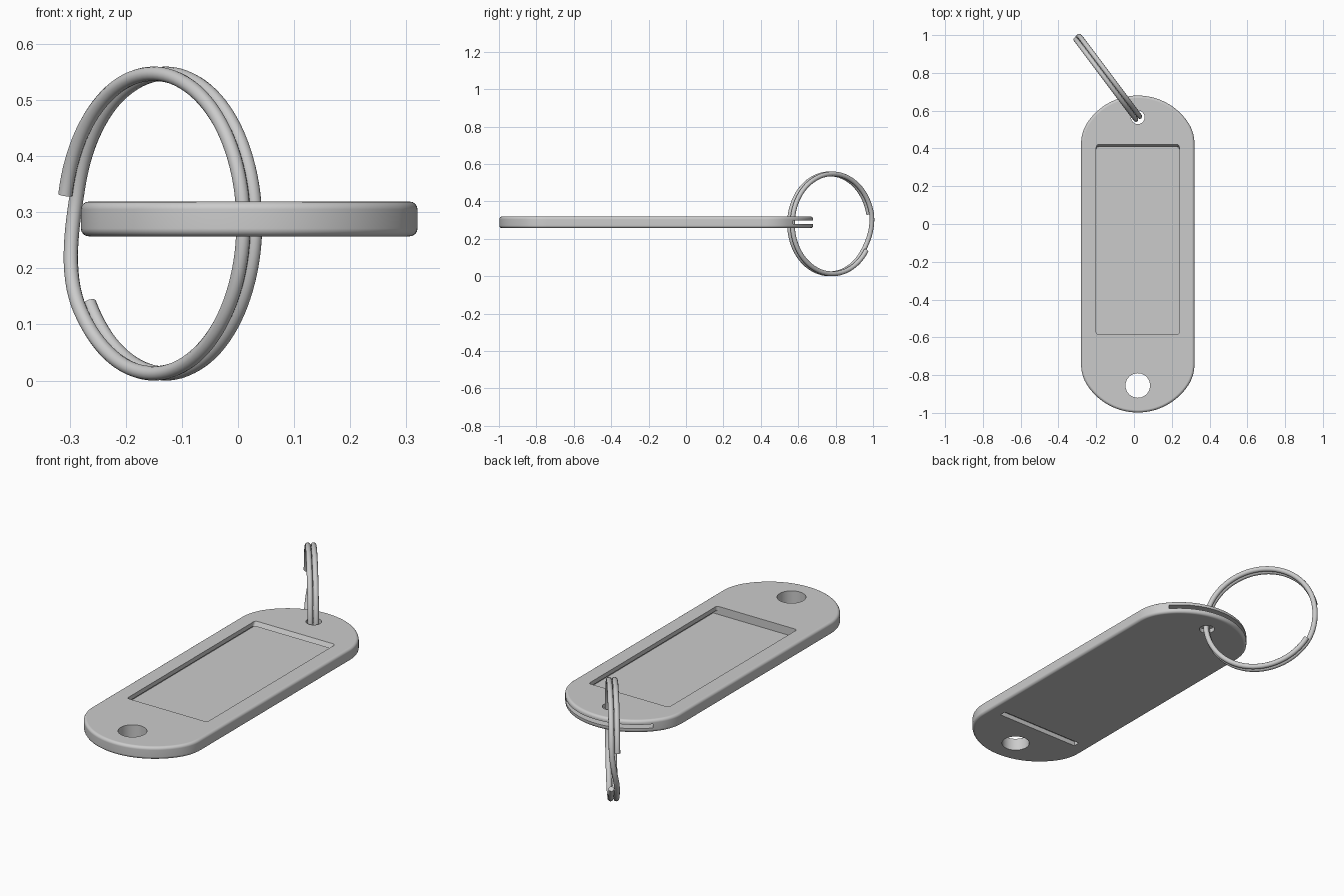
import bpy, bmesh, math
from mathutils import Vector

if "Cube" in bpy.data.objects:
    bpy.data.objects.remove(bpy.data.objects["Cube"])

CX = 0.02                      # tag centre line
Z0, Z1 = 0.257, 0.319          # tag bottom and top


def new_object(name, bm):
    bmesh.ops.recalc_face_normals(bm, faces=bm.faces)
    mesh = bpy.data.meshes.new(name)
    bm.to_mesh(mesh)
    bm.free()
    ob = bpy.data.objects.new(name, mesh)
    bpy.context.collection.objects.link(ob)
    return ob


def select_only(ob):
    bpy.ops.object.select_all(action='DESELECT')
    ob.select_set(True)
    bpy.context.view_layer.objects.active = ob


def outline(o):
    """Long tag outline with big end arcs and tangent corner arcs, inset by o."""
    R, r, w = 0.32, 0.20, 0.30
    dx = w - r
    dy = math.sqrt((R - r) ** 2 - dx ** 2)
    a = math.atan2(dy, dx)
    quarter = [(dx + (r - o) * math.cos(a * i / 8), dy + (r - o) * math.sin(a * i / 8)) for i in range(8)]
    for i in range(17):
        t = a + (math.pi / 2 - a) * i / 16
        quarter.append(((R - o) * math.cos(t), (R - o) * math.sin(t)))
    half = quarter + [(-x, y) for x, y in reversed(quarter[:-1])]
    top = [(CX + x, 0.68 - R + y) for x, y in half]
    bottom = [(CX - x, -0.998 + R - y) for x, y in half]
    return top + bottom


# Tag body: stacked outlines with a rounded rim
bm = bmesh.new()
B, N = 0.014, 4
arc = [i * math.pi / 2 / N for i in range(N + 1)]
layers = [(B * (1 - math.sin(t)), Z0 + B * (1 - math.cos(t))) for t in arc]
layers += [(o, Z0 + Z1 - z) for o, z in reversed(layers)]
rings = [[bm.verts.new((x, y, z)) for x, y in outline(o)] for o, z in layers]
for lo, hi in zip(rings, rings[1:]):
    n = len(lo)
    for i in range(n):
        bm.faces.new((lo[i], lo[(i + 1) % n], hi[(i + 1) % n], hi[i]))
bm.faces.new(rings[0])
bm.faces.new(rings[-1])
tag = new_object("tag_body", bm)


def box(name, hw, y0, y1, z0, z1, slope=0.0, corner=0.0):
    bm = bmesh.new()
    bmesh.ops.create_cube(bm, size=1)
    for v in bm.verts:
        up = v.co.z > 0
        y = y0 if v.co.y < 0 else (y1 if up else y1 - slope)
        v.co = (CX + math.copysign(hw, v.co.x), y, z1 if up else z0)
    if corner:
        edges = [e for e in bm.edges if abs(e.verts[0].co.z - e.verts[1].co.z) > 0.001]
        bmesh.ops.bevel(bm, geom=edges, offset=corner, segments=4, profile=0.5, affect='EDGES')
    return new_object(name, bm)


def cylinder(name, y, r):
    bm = bmesh.new()
    bmesh.ops.create_cone(bm, cap_ends=True, segments=48, radius1=r, radius2=r, depth=0.3)
    bmesh.ops.translate(bm, verts=bm.verts, vec=(CX, y, 0.29))
    return new_object(name, bm)


# Cut the insert slot, label window, rear slit and two holes
cutters = [
    box("slot_cutter", 0.24, -0.585, 0.80, 0.279, 0.298),
    box("window_cutter", 0.22, -0.585, 0.424, 0.285, 0.325, slope=0.022, corner=0.012),
    box("slit_cutter", 0.23, -0.693, -0.66, 0.20, 0.28),
    cylinder("large_hole_cutter", -0.855, 0.065),
    cylinder("ring_hole_cutter", 0.565, 0.036),
]
select_only(tag)
for c in cutters:
    c.hide_render = True
    m = tag.modifiers.new(c.name, 'BOOLEAN')
    m.operation, m.solver, m.object = 'DIFFERENCE', 'EXACT', c
    bpy.ops.object.modifier_apply(modifier=m.name)
for c in cutters:
    bpy.data.objects.remove(c)
bpy.ops.object.shade_smooth_by_angle(angle=math.radians(32))
wn = tag.modifiers.new("weighted_normals", 'WEIGHTED_NORMAL')
wn.keep_sharp = True

# Split ring: nearly two turns of wire that step sideways once
centre = Vector((-0.14, 0.775, 0.281))
d, nrm = Vector((-0.6, 0.8, 0)), Vector((0.8, 0.6, 0))
curve = bpy.data.curves.new("split_ring", 'CURVE')
curve.dimensions = '3D'
curve.bevel_depth = 0.0128
curve.bevel_resolution = 4
curve.use_fill_caps = True
sp = curve.splines.new('POLY')
A0, A1, COUNT = 11, 688, 200
sp.points.add(COUNT - 1)
for i, p in enumerate(sp.points):
    a = A0 + (A1 - A0) * i / (COUNT - 1)
    s = min(max((a - 325) / 50, 0), 1)
    off = 0.0131 * (2 * s * s * (3 - 2 * s) - 1)
    t = math.radians(a)
    co = centre + 0.267 * (d * math.cos(t) + Vector((0, 0, math.sin(t)))) + nrm * off
    p.co = (*co, 1)
ring = bpy.data.objects.new("split_ring", curve)
bpy.context.collection.objects.link(ring)
select_only(ring)
bpy.ops.object.convert(target='MESH')
# Rest the ring exactly on the ground
ring = bpy.context.view_layer.objects.active
low = min(v.co.z for v in ring.data.vertices)
for v in ring.data.vertices:
    v.co.z -= low
bpy.ops.object.shade_smooth_by_angle(angle=math.radians(45))
